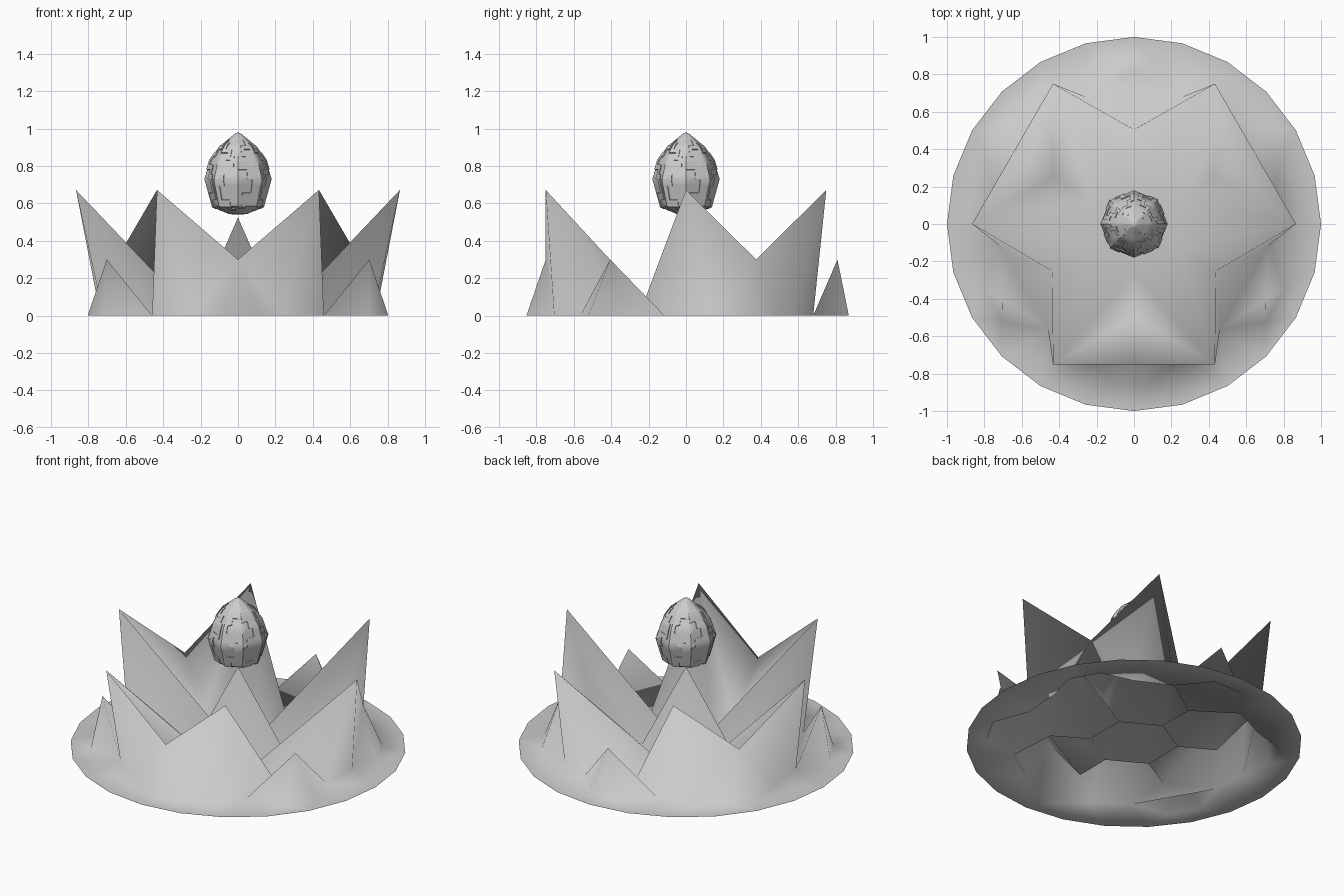
import bpy, bmesh, math
from mathutils import Vector

if "Cube" in bpy.data.objects:
    bpy.data.objects.remove(bpy.data.objects["Cube"])


def pol(r, deg, z=0.0):
    a = math.radians(deg)
    return Vector((r * math.cos(a), r * math.sin(a), z))


def finish(bm, name, smooth):
    me = bpy.data.meshes.new(name)
    bm.to_mesh(me)
    bm.free()
    for p in me.polygons:
        p.use_smooth = smooth
    ob = bpy.data.objects.new(name, me)
    bpy.context.collection.objects.link(ob)
    return ob


# Crown of petals on a round skirt, with three-fold symmetry
bm = bmesh.new()
cache = {}


def vert(p):
    key = tuple(round(c, 4) for c in p)
    if key not in cache:
        cache[key] = bm.verts.new(p)
    return cache[key]


def face(*pts):
    return bm.faces.new([vert(p) for p in pts])


def ring_edges(pts):
    out = []
    for a, b in zip(pts, pts[1:] + pts[:1]):
        a, b = vert(a), vert(b)
        out.append(bm.edges.get((a, b)) or bm.edges.new((a, b)))
    return out


centre = Vector((0, 0, 0.525))
foot_loop = []
for k in range(3):
    d = 90 + 120 * k
    f = d + 60
    v0, v1 = pol(.505, d), pol(.505, d + 120)
    p0, p1 = pol(.866, d + 30, .672), pol(.866, d + 90, .672)
    mid = pol(.75, f, .3)
    ba, c0, c1, bb = [pol(r, f + o) for r, o in
                      ((.748, -19.6), (.859, -6.7), (.859, 6.7), (.748, 19.6))]
    base = [pol(r, d + o) for r, o in ((.728, -20.9), (.876, -6.6), (.876, 6.6), (.728, 20.9))]
    s0, s1 = base[3], pol(.728, d + 120 - 20.9)
    g0, h, g1 = [pol(.265, d + o, .003) for o in (0, 60, 120)]
    gully = pol(.5, f, .003)
    # outer petal walls
    for t in ((v0, s0, p0), (p0, s0, ba), (p0, ba, mid), (mid, ba, c0),
              (mid, c0, c1), (mid, c1, bb), (mid, bb, p1), (p1, bb, s1), (p1, s1, v1)):
        face(*t)
    # inner petal walls and middle spike
    for t in ((v0, p0, g0), (p0, h, g0), (p0, gully, h), (p0, mid, gully),
              (mid, p1, gully), (p1, h, gully), (p1, g1, h), (p1, v1, g1),
              (centre, g0, h), (centre, h, g1)):
        face(*t)
    # small outer thorn and the patch of ground behind it
    tip = pol(.81, d, .3)
    for a, b in zip(base, base[1:] + base[:1]):
        face(a, b, tip)
    face(v0, base[0], base[3])
    foot_loop += base + [ba, c0, c1, bb]
# flat skirt around the crown
ground_edges = ring_edges(foot_loop) + ring_edges([pol(1, 15 * i) for i in range(24)])
bmesh.ops.triangle_fill(bm, use_beauty=True, use_dissolve=False, edges=ground_edges)
bmesh.ops.recalc_face_normals(bm, faces=bm.faces)
bm.normal_update()
flat = [q for q in bm.faces if all(abs(v.co.z) < 1e-5 for v in q.verts)]
if flat and sum(q.normal.z for q in flat) < 0:
    bmesh.ops.reverse_faces(bm, faces=bm.faces)
finish(bm, "petal_crown", True)

# Floating egg: eight flat sides, split into small cells
profile = [(.05, .543), (.14, .585), (.18, .73), (.15, .83), (.10, .905), (.02, .97)]
SUB, ROWS = 5, 4
bm = bmesh.new()
rows = []
for i in range(len(profile) - 1):
    (ra, za), (rb, zb) = profile[i], profile[i + 1]
    for s in range(ROWS):
        t = s / ROWS
        rows.append((ra + (rb - ra) * t, za + (zb - za) * t))
rows.append(profile[-1])
grid = []
for r, z in rows:
    line = []
    for side in range(8):
        a, b = pol(r, 45 * side, z), pol(r, 45 * side + 45, z)
        line += [bm.verts.new(a.lerp(b, s / SUB)) for s in range(SUB)]
    grid.append(line)
n = 8 * SUB
cells = {}
for i in range(len(rows) - 1):
    for j in range(n):
        cells[i, j] = bm.faces.new((grid[i][j], grid[i][(j + 1) % n],
                                    grid[i + 1][(j + 1) % n], grid[i + 1][j]))
for line, z in ((grid[0], .54), (grid[-1], .98)):
    cap = bm.verts.new((0, 0, z))
    for j in range(n):
        bm.faces.new((line[j], line[(j + 1) % n], cap))
# raised stepped bands
steps = [(0, 0), (0, 1), (1, 1), (2, 1), (2, 2), (2, 3), (3, 3), (4, 3)]
chosen = set()
for side in range(8):
    for start in (3, 8, 13):
        for di, dj in steps:
            dj = dj if (side + start) % 2 else 3 - dj
            chosen.add((start + di - (side % 2), (side * SUB + dj) % n))
picked = [cells[c] for c in chosen if c in cells]
res = bmesh.ops.extrude_face_region(bm, geom=picked)
bmesh.ops.delete(bm, geom=picked, context='FACES_ONLY')
mid = Vector((0, 0, .73))
for v in res["geom"]:
    if isinstance(v, bmesh.types.BMVert):
        v.co += (v.co - mid).normalized() * .005
bmesh.ops.recalc_face_normals(bm, faces=bm.faces)
egg = finish(bm, "floating_egg", False)
bpy.context.view_layer.objects.active = egg
egg.select_set(True)
bpy.ops.object.shade_smooth_by_angle(angle=math.radians(40))
